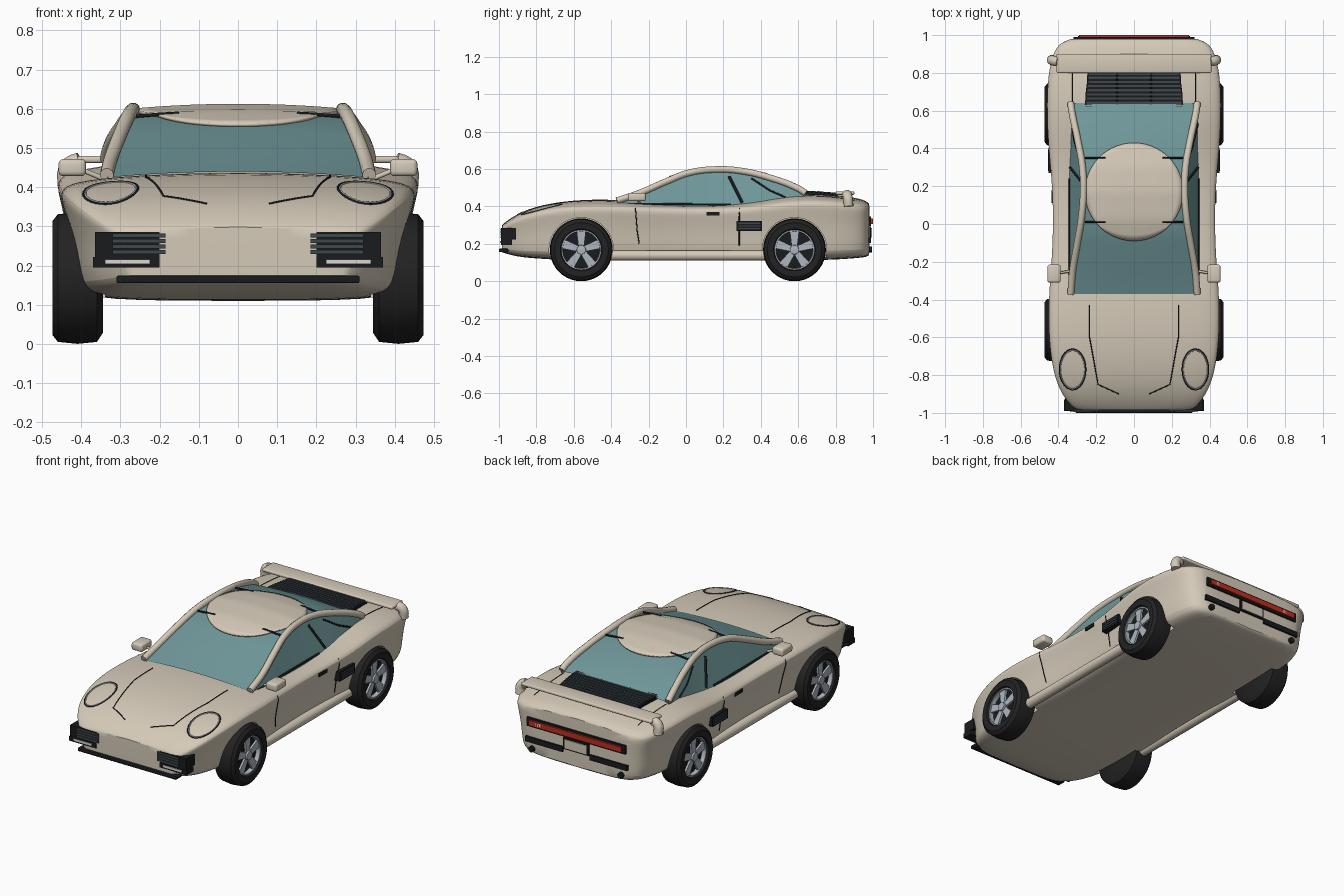
import bpy, bmesh
from math import sin, cos, pi
from mathutils import Vector, Matrix
from mathutils.bvhtree import BVHTree

cube = bpy.data.objects.get("Cube")
if cube:
    bpy.data.objects.remove(cube, do_unlink=True)


def material(name, *rgb):
    m = bpy.data.materials.new(name)
    m.use_nodes = True
    m.diffuse_color = (*rgb, 1)
    m.node_tree.nodes["Principled BSDF"].inputs["Base Color"].default_value = (*rgb, 1)
    return m


paint = material("cream paint", .66, .59, .48)
glass = material("teal glass", .16, .31, .32)
black = material("black trim", .01, .011, .012)
rubber = material("tyre rubber", .016, .016, .016)
silver = material("silver rim", .42, .47, .53)
slate = material("slate slats", .05, .065, .075)
red = material("red lamp", .5, .03, .015)
white = material("white lamp", .7, .68, .62)

SIDES = (("left", 1), ("right", -1))


def activate(ob):
    bpy.ops.object.select_all(action='DESELECT')
    ob.select_set(True)
    bpy.context.view_layer.objects.active = ob


def finish(name, bm, mat, smooth=True):
    bmesh.ops.recalc_face_normals(bm, faces=bm.faces[:])
    me = bpy.data.meshes.new(name)
    bm.to_mesh(me)
    bm.free()
    me.materials.append(mat)
    ob = bpy.data.objects.new(name, me)
    bpy.context.collection.objects.link(ob)
    if smooth:
        activate(ob)
        bpy.ops.object.shade_smooth_by_angle(angle=.7)
    return ob


def apply(ob, kind, **settings):
    mod = ob.modifiers.new(kind, kind)
    for key, value in settings.items():
        setattr(mod, key, value)
    activate(ob)
    bpy.ops.object.modifier_apply(modifier=mod.name)


def box(name, lo, hi, mat, bevel=0):
    bm = bmesh.new()
    bmesh.ops.create_cube(bm, size=1)
    for v in bm.verts:
        v.co = [a + (b - a) * (c + .5) for a, b, c in zip(lo, hi, v.co)]
    ob = finish(name, bm, mat, False)
    if bevel:
        apply(ob, 'BEVEL', width=bevel, segments=3)
        bpy.ops.object.shade_smooth_by_angle(angle=.7)
    return ob


def pair(name, lo, hi, mat, bevel=0):
    for side, s in SIDES:
        xs = sorted((s * lo[0], s * hi[0]))
        box(f"{side}_{name}", (xs[0], *lo[1:]), (xs[1], *hi[1:]), mat, bevel)


def tube(name, points, radius, mat, smooth_path=False):
    cu = bpy.data.curves.new(name, 'CURVE')
    cu.dimensions = '3D'
    cu.bevel_depth, cu.bevel_resolution, cu.use_fill_caps = radius, (3 if radius > .01 else 1), True
    if smooth_path:
        sp = cu.splines.new('BEZIER')
        sp.bezier_points.add(len(points) - 1)
        for bp, p in zip(sp.bezier_points, points):
            bp.co = p
            bp.handle_left_type = bp.handle_right_type = 'AUTO'
        sp.resolution_u = 6
    else:
        sp = cu.splines.new('POLY')
        sp.points.add(len(points) - 1)
        for sp_point, p in zip(sp.points, points):
            sp_point.co = (*p, 1)
    cu.materials.append(mat)
    ob = bpy.data.objects.new(name, cu)
    bpy.context.collection.objects.link(ob)
    activate(ob)
    bpy.ops.object.convert(target='MESH')
    return ob


def loft(name, rings, mat, closed):
    bm = bmesh.new()
    rows = [[bm.verts.new(p) for p in ring] for ring in rings]
    n = len(rows[0])
    for a, b in zip(rows, rows[1:]):
        for i in range(n if closed else n - 1):
            j = (i + 1) % n
            bm.faces.new((a[i], a[j], b[j], b[i]))
    if closed:
        crease = bm.edges.layers.float.new("crease_edge")
        for ring in (rows[0], rows[-1]):
            for e in bm.faces.new(ring).edges:
                e[crease] = .8
    return finish(name, bm, mat)


def mirrored(half):
    # half section runs from centre or edge round to the top centre
    return half + [(-x, y, z) for x, y, z in reversed(half) if x > 0]


# Body shell: y, half width, floor, shoulder, centre height
STATIONS = [
    (-.985, .30, .155, .285, .30), (-.97, .33, .15, .305, .315), (-.9, .39, .13, .35, .365),
    (-.78, .435, .12, .39, .41), (-.6, .457, .11, .415, .438), (-.38, .457, .11, .415, .442),
    (-.2, .44, .11, .405, .42), (0, .432, .11, .40, .41), (.2, .437, .11, .40, .41),
    (.4, .457, .11, .415, .44), (.58, .467, .11, .445, .487), (.8, .462, .115, .44, .467),
    (.93, .425, .125, .42, .445), (.965, .38, .13, .41, .43), (.98, .335, .14, .40, .415)]


def body_ring(y, w, floor, shoulder, top):
    h = shoulder - floor
    return mirrored([
        (0, y, floor), (.8 * w, y, floor), (.91 * w, y, floor + .1 * h), (.93 * w, y, floor + .5 * h),
        (.98 * w, y, floor + .8 * h), (w, y, floor + .92 * h), (.93 * w, y, shoulder),
        (.6 * w, y, shoulder + .65 * (top - shoulder)), (0, y, top)])


body = loft("body", [body_ring(*s) for s in STATIONS], paint, True)
apply(body, 'SUBSURF', levels=2)

# Wheel arches
AXLES = (("front", -.56), ("rear", .58))
HUB = .168
for end, y in AXLES:
    for side, s in SIDES:
        bm = bmesh.new()
        bmesh.ops.create_cone(bm, cap_ends=True, segments=48, radius1=.172, radius2=.172, depth=.3,
                              matrix=Matrix.Translation((s * .49, y, HUB)) @ Matrix.Rotation(pi / 2, 4, 'Y'))
        cutter = finish("arch_cutter", bm, paint, False)
        cutter.hide_render = True
        apply(body, 'BOOLEAN', object=cutter, operation='DIFFERENCE', solver='EXACT')
        bpy.data.objects.remove(cutter, do_unlink=True)
activate(body)
bpy.ops.object.shade_smooth_by_angle(angle=.7)

# Cabin glass: y, rail x, rail z, centre z
RAIL = [(-.37, .335, .425, .44), (-.25, .325, .465, .485), (-.1, .30, .53, .55), (.02, .28, .575, .588),
        (.17, .268, .592, .604), (.3, .273, .583, .597), (.43, .295, .553, .57), (.6, .33, .49, .505),
        (.64, .335, .465, .48)]


def glass_ring(y, x, z, top):
    arc = [(x * t, y, z + (top - z) * (1 - t * t)) for t in (1, .75, .5, .25, 0)]
    return mirrored([(.347, y, .395)] + arc)


cabin = loft("cabin_glass", [glass_ring(*r) for r in RAIL], glass, False)

bpy.context.view_layer.update()
deps = bpy.context.evaluated_depsgraph_get()
BODY, CABIN = (BVHTree.FromObject(ob, deps) for ob in (body, cabin))


def on_top(tree, x, y, lift=0):
    hit = tree.ray_cast(Vector((x, y, 2)), Vector((0, 0, -1)))[0]
    return Vector((x, y, (hit.z if hit else .4) + lift))


def on_side(tree, s, y, z):
    hit = tree.ray_cast(Vector((2 * s, y, z)), Vector((-s, 0, 0)))[0]
    return hit or Vector((.34 * s, y, z))


def dense(points, steps=8):
    out = [Vector(points[0])]
    for a, b in zip(points, points[1:]):
        out += [Vector(a).lerp(Vector(b), (i + 1) / steps) for i in range(steps)]
    return out


# Roof panel draped over the glass
bm = bmesh.new()
bmesh.ops.create_grid(bm, x_segments=16, y_segments=16, size=1)
for v in bm.verts:
    x, y = v.co.xy
    x, y = x * (1 - y * y / 2) ** .5, y * (1 - x * x / 2) ** .5
    v.co = on_top(CABIN, .26 * x, .17 + .26 * y, .009)
roof = finish("roof_panel", bm, paint)
apply(roof, 'SOLIDIFY', thickness=.008, offset=-1)

# Wheel parts, turned about the axle
def lathe(name, profile, mat):
    rings = [[(x, r * cos(a), r * sin(a)) for x, r in profile]
             for a in [2 * pi * i / 40 for i in range(41)]]
    ob = loft(name, rings, mat, False)
    bm = bmesh.new()
    bm.from_mesh(ob.data)
    bmesh.ops.remove_doubles(bm, verts=bm.verts[:], dist=.0001)
    bmesh.ops.recalc_face_normals(bm, faces=bm.faces[:])
    bm.to_mesh(ob.data)
    bm.free()
    return ob


parts = [
    lathe("tyre", [(-.065, 0), (-.065, .14), (-.05, .163), (0, .168), (.05, .163), (.064, .145),
                   (.062, .112), (.05, .106)], rubber),
    lathe("rim_back", [(.028, 0), (.028, .108)], black),
    lathe("rim_ring", [(.028, .098), (.052, .1), (.052, .109)], silver),
    lathe("hub_cap", [(.03, .026), (.056, .024), (.06, 0)], silver)]
bm = bmesh.new()
for i in range(5):
    geom = bmesh.ops.create_cube(bm, size=1)["verts"]
    for v in geom:
        v.co = ((.04 + .012 * v.co.x), v.co.y * (.05 if v.co.z > 0 else .03), .06 + .086 * v.co.z)
    bmesh.ops.rotate(bm, verts=geom, cent=(0, 0, 0), matrix=Matrix.Rotation(2 * pi * i / 5, 3, 'X'))
parts.append(finish("spokes", bm, silver, False))
for end, y in AXLES:
    for side, s in SIDES:
        for part in parts:
            ob = bpy.data.objects.new(f"{end}_{side}_{part.name}", part.data)
            ob.location = (s * .41, y, HUB)
            ob.rotation_euler.z = 0 if s > 0 else pi
            bpy.context.collection.objects.link(ob)
for part in parts:
    bpy.data.objects.remove(part, do_unlink=True)

# Parts drawn on both sides
HOOD_SEAM = [(.235, -.43), (.235, -.6), (.19, -.85), (.08, -.9)]
for side, s in SIDES:
    tube(f"{side}_roof_rail", [(s * x, y, z + .006) for y, x, z, top in RAIL], .018, paint, True)
    tube(f"{side}_sill", [(s * .4, -.4, .138), (s * .4, .42, .138)], .028, paint)
    tube(f"{side}_hood_seam", [on_top(BODY, s * p.x, p.y) for p in dense(HOOD_SEAM)], .003, black)
    tube(f"{side}_deck_seam", [on_top(BODY, s * p.x, p.y) for p in dense([(.325, .64), (.325, .9)])],
         .0025, black)
    circle = [2 * pi * i / 32 for i in range(33)]
    for name, size, mat in (("headlight_seam", 1, black), ("headlight_ring", .93, silver)):
        tube(f"{side}_{name}", [on_top(BODY, s * (.325 + .07 * size * cos(a)), -.77 + .108 * size * sin(a))
                                for a in circle], .003, mat)
    for name, tree, path, radius in (
            ("front_door_seam", BODY, [(-.27, .39), (-.26, .26), (-.25, .2)], .003),
            ("rear_door_seam", BODY, [(.285, .39), (.285, .19)], .003),
            ("belt_trim", CABIN, [(-.31, .413), (.24, .411)], .006),
            ("centre_post", CABIN, [(.23, .56), (.3, .42)], .008),
            ("quarter_trim", CABIN, [(.35, .55), (.45, .485), (.53, .45)], .005)):
        tube(f"{side}_{name}", [on_side(tree, s, *p.xy) for p in dense([Vector(q) for q in path])],
             radius, black)
    for end, y in (("front", .01), ("rear", .35)):
        tube(f"{side}_{end}_roof_trim", [on_top(CABIN, s * p.x, p.y, .008) for p in
                                         dense([(.26, y), (.15, y)])], .005, black)
    tube(f"{side}_spoiler_end", [(s * .4, .86, .465), (s * .43, .865, .45), (s * .435, .87, .4)],
         .026, paint, True)
    tube(f"{side}_exhaust", [(s * .28, .93, .17), (s * .28, .995, .17)], .017, black)
    tube(f"{side}_mirror_arm", [(s * .34, -.25, .42), (s * .4, -.26, .445)], .007, paint)

pair("mirror", (.388, -.31, .428), (.458, -.215, .472), paint, .012)
pair("door_handle", (.40, .11, .352), (.437, .18, .37), black)
pair("side_vent", (.40, .27, .268), (.452, .405, .322), black)
for i in range(3):
    pair(f"vent_slat_{i}", (.44, .28, .279 + .014 * i), (.455, .395, .285 + .014 * i), slate)

# Front lamps, lip and rear panel
pair("front_lamp", (.20, -.988, .222), (.365, -.91, .285), black)
pair("fog_lamp", (.20, -.99, .195), (.37, -.93, .222), black)
pair("fog_lens", (.225, -.994, .204), (.34, -.986, .216), white)
for i in range(4):
    pair(f"lamp_slat_{i}", (.185, -.993, .23 + .014 * i), (.32, -.98, .24 + .014 * i), slate)
box("front_lip", (-.31, -1, .155), (.31, -.95, .174), black, .004)
box("tail_panel", (-.31, .95, .296), (.31, .99, .346), black)
box("tail_lamp", (-.29, .96, .306), (.29, 1, .336), red)
pair("reverse_lamp", (.215, .96, .311), (.255, 1, .331), white)
box("plate_frame", (-.08, .96, .226), (.08, .99, .292), black)
box("plate", (-.07, .97, .234), (.07, .994, .284), paint)
pair("rear_bumper_strip", (.085, .95, .205), (.32, .99, .235), black)

# Spoiler and engine louvres
box("spoiler", (-.41, .80, .462), (.41, .9, .48), paint, .007)
COUNT = 9
for i in range(COUNT):
    y = .62 + .022 * i
    z = on_top(BODY, 0, y).z
    w = .262 - .002 * i
    box(f"louvre_bed_{i}", (-w, y - .012, z - .04), (w, y + .012, z + .004), black)
    box(f"louvre_{i}", (-w + .008, y - .006, z), (w - .008, y + .006, z + .011), slate)
for x in (-.09, .09):
    tube("louvre_divider", [on_top(BODY, x, .61, .011), on_top(BODY, x, .81, .011)], .004, black)
